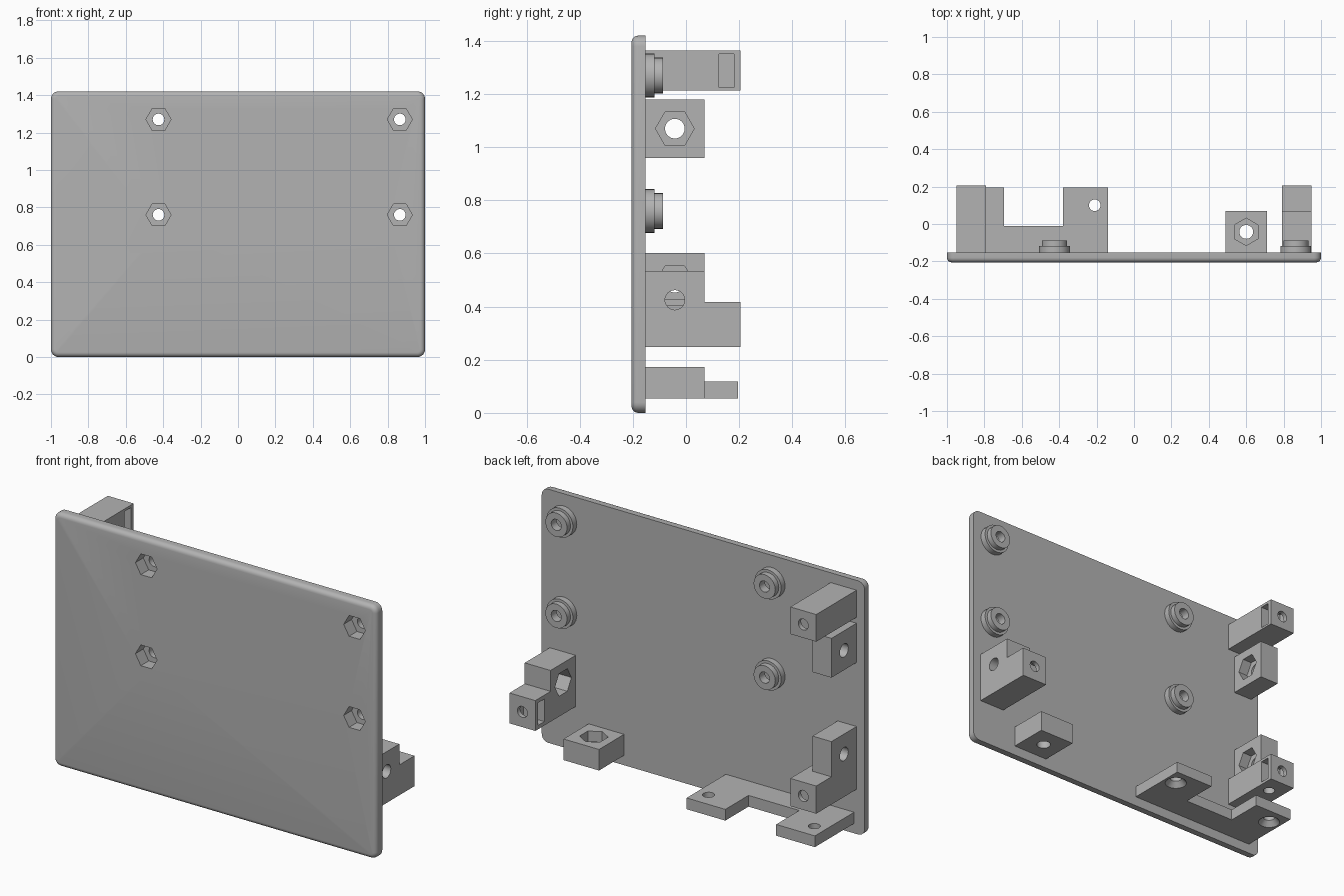
import bpy, bmesh, math

cube = bpy.data.objects.get("Cube")
if cube:
    bpy.data.objects.remove(cube, do_unlink=True)

grey = bpy.data.materials.new("plain grey")
grey.use_nodes = True
colour = (0.45, 0.45, 0.45, 1)
grey.diffuse_color = colour
for node in grey.node_tree.nodes:
    if node.type == 'BSDF_PRINCIPLED':
        node.inputs["Base Color"].default_value = colour

PLACE = {'X': lambda a, b, t: (t, a, b),
         'Y': lambda a, b, t: (a, t, b),
         'Z': lambda a, b, t: (a, b, t)}


def prism(name, axis, loop, lo, hi, end_loop=None, round_start=0):
    """Extrude a 2D loop along an axis, optionally to another loop."""
    bm = bmesh.new()
    put = PLACE[axis]
    start = [bm.verts.new(put(a, b, lo)) for a, b in loop]
    end = [bm.verts.new(put(a, b, hi)) for a, b in end_loop or loop]
    cap = bm.faces.new(start)
    bm.faces.new(end)
    n = len(start)
    for i in range(n):
        j = (i + 1) % n
        bm.faces.new((start[i], start[j], end[j], end[i]))
    bmesh.ops.recalc_face_normals(bm, faces=bm.faces)
    if round_start:
        bmesh.ops.bevel(bm, geom=list(cap.edges), offset=round_start,
                        segments=5, profile=0.5, affect='EDGES')
    mesh = bpy.data.meshes.new(name)
    bm.to_mesh(mesh)
    bm.free()
    obj = bpy.data.objects.new(name, mesh)
    bpy.context.collection.objects.link(obj)
    mesh.materials.append(grey)
    return obj


def ring(a, b, r, n=32, turn=0):
    return [(a + r * math.cos(turn + math.tau * i / n),
             b + r * math.sin(turn + math.tau * i / n)) for i in range(n)]


def rect(a0, a1, b0, b1):
    return [(a0, b0), (a1, b0), (a1, b1), (a0, b1)]


def box(name, x0, x1, y0, y1, z0, z1):
    return prism(name, 'Z', rect(x0, x1, y0, y1), z0, z1)


def finish(obj, cutters=()):
    """Subtract the cutters, then smooth the round surfaces."""
    bpy.ops.object.select_all(action='DESELECT')
    bpy.context.view_layer.objects.active = obj
    obj.select_set(True)
    for c in cutters:
        c.hide_render = True
        mod = obj.modifiers.new("cut", 'BOOLEAN')
        mod.operation = 'DIFFERENCE'
        mod.solver = 'EXACT'
        mod.object = c
        bpy.ops.object.modifier_apply(modifier=mod.name)
        bpy.data.objects.remove(c, do_unlink=True)
    bpy.ops.object.shade_smooth_by_angle(angle=math.radians(30))


def hole(axis, a, b, r, lo, hi):
    return prism("cutter", axis, ring(a, b, r), lo, hi)


def hexagon(axis, a, b, r, lo, hi, turn=0):
    return prism("cutter", axis, ring(a, b, r, 6, turn), lo, hi)


BACK = -0.152      # rear face of the plate
FRONT = -0.205
EPS = 0.02
HOLE, NUT = 0.037, 0.073
MID = -0.042       # depth of the bolt axes behind the plate

# Plate with rounded corners and a rounded front rim
R = 0.04
outline = []
for cx, cz, quarter in ((1 - R, 1.42 - R, 0), (R - 1, 1.42 - R, 1),
                        (R - 1, R, 2), (1 - R, R, 3)):
    for i in range(7):
        t = math.pi / 2 * (quarter + i / 6)
        outline.append((cx + R * math.cos(t), cz + R * math.sin(t)))
plate = prism("plate", 'Y', outline, FRONT, BACK, round_start=0.025)
spots = [(x, z) for x in (-0.425, 0.865) for z in (0.76, 1.27)]
finish(plate, [hexagon('Y', x, z, 0.067, FRONT - EPS, BACK + EPS) for x, z in spots])

# Stepped standoffs with nut pockets opening to the front
for x, z in spots:
    base = prism("standoff_base", 'Y', ring(x, z, 0.082), BACK, -0.118)
    finish(base, [hexagon('Y', x, z, 0.067, FRONT, -0.135),
                  hole('Y', x, z, 0.031, FRONT, 0)])
    collar = prism("standoff_collar", 'Y', ring(x, z, 0.067), -0.118, -0.087)
    finish(collar, [hole('Y', x, z, 0.031, FRONT, 0)])


def arm_cuts(z, inner, outer):
    """Rear screw hole and nut slot entered from the inner side."""
    mid = (inner + outer) / 2
    side = 1 if outer > inner else -1
    ends = sorted((inner - side * EPS, outer - side * 0.03))
    slot = prism("cutter", 'X', rect(0.125, 0.18, z - 0.063, z + 0.063), *ends)
    return [slot, hole('Y', mid, z, 0.031, 0.06, 0.205 + EPS)]


# Upper arm on the right
upper = box("upper_arm", -0.95, -0.79, BACK, 0.205, 1.213, 1.365)
finish(upper, arm_cuts(1.288, -0.79, -0.95))

# Lower bracket on the right: wide arm with a thinner tower on it
lower = box("lower_arm_right", -0.95, -0.79, BACK, 0.205, 0.25, 0.405)
finish(lower, arm_cuts(0.328, -0.79, -0.95)
       + [hole('Z', -0.865, 0.1, 0.031, 0.25 - EPS, 0.33)])
tower = box("lower_tower_right", -0.95, -0.833, BACK, 0.07, 0.405, 0.602)
lug = box("side_lug", -0.95, -0.833, BACK, 0.07, 0.96, 1.18)
for obj, z in ((tower, 0.49), (lug, 1.07)):
    finish(obj, [hexagon('X', MID, z, NUT, -0.89, -0.833 + EPS),
                 hole('X', MID, z, HOLE, -1, -0.8)])

# Stepped bracket on the left
step = [(BACK, 0.248), (0.205, 0.248), (0.205, 0.418),
        (0.07, 0.418), (0.07, 0.535), (BACK, 0.535)]
bracket = prism("lower_bracket_left", 'X', step, 0.79, 0.95)
finish(bracket, [hexagon('X', MID, 0.425, NUT, 0.79 - EPS, 0.89),
                 hole('X', MID, 0.425, HOLE, 0.7, 1)]
       + arm_cuts(0.333, 0.79, 0.95))

# Bottom lug with an upward nut pocket
bottom = box("bottom_lug", 0.49, 0.71, BACK, 0.07, 0.055, 0.173)
finish(bottom, [hexagon('Z', 0.6, MID, NUT, 0.115, 0.173 + EPS, math.pi / 2),
                hole('Z', 0.6, MID, HOLE, 0, 0.3)])

# Forked foot with two countersunk holes
fork = [(-0.935, BACK), (-0.14, BACK), (-0.14, 0.195), (-0.38, 0.195),
        (-0.38, -0.01), (-0.695, -0.01), (-0.695, 0.195), (-0.935, 0.195)]
foot = prism("forked_foot", 'Z', fork, 0.055, 0.118)
cuts = []
for x in (-0.865, -0.21):
    cuts.append(hole('Z', x, 0.1, 0.031, 0, 0.2))
    cuts.append(prism("cutter", 'Z', ring(x, 0.1, 0.062), 0.05, 0.085,
                      ring(x, 0.1, 0.03)))
finish(foot, cuts)
